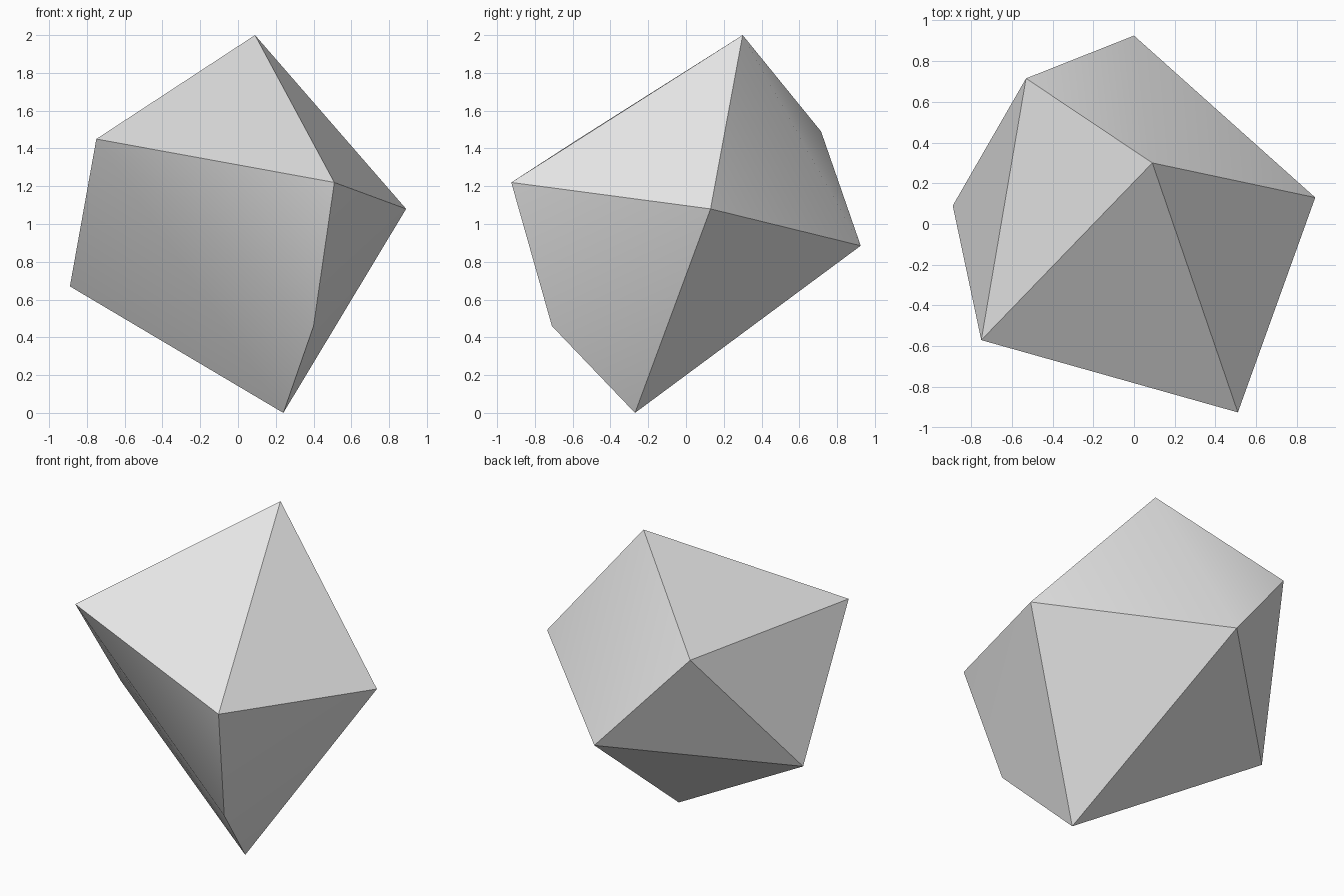
import bpy
import bmesh

cube = bpy.data.objects.get("Cube")
if cube:
    bpy.data.objects.remove(cube, do_unlink=True)

# Plain grey stone
grey = bpy.data.materials.new("plain_grey")
grey.use_nodes = True
colour = (0.8, 0.8, 0.8, 1.0)
grey.diffuse_color = colour
grey.node_tree.nodes["Principled BSDF"].inputs["Base Color"].default_value = colour

# Corners of the faceted rock
corners = {
    "peak": (0.09, 0.30, 2.0),
    "front": (0.51, -0.925, 1.22),
    "left": (0.89, 0.13, 1.08),
    "back": (0.0, 0.925, 0.885),
    "back_shoulder": (-0.53, 0.715, 1.49),
    "right": (-0.89, 0.09, 0.67),
    "front_shoulder": (-0.75, -0.57, 1.45),
    "front_low": (0.40, -0.71, 0.46),
    "foot": (0.24, -0.27, 0.0),
}

# Wrap the corners in a convex skin
bm = bmesh.new()
for point in corners.values():
    bm.verts.new(point)
bmesh.ops.convex_hull(bm, input=bm.verts[:])
bmesh.ops.recalc_face_normals(bm, faces=bm.faces[:])
mesh = bpy.data.meshes.new("rock")
bm.to_mesh(mesh)
bm.free()
mesh.materials.append(grey)

rock = bpy.data.objects.new("rock", mesh)
bpy.context.collection.objects.link(rock)

# Blend shallow creases, keep the strong ridges crisp
bpy.ops.object.select_all(action="DESELECT")
rock.select_set(True)
bpy.context.view_layer.objects.active = rock
bpy.ops.object.shade_smooth_by_angle(angle=0.5236)
